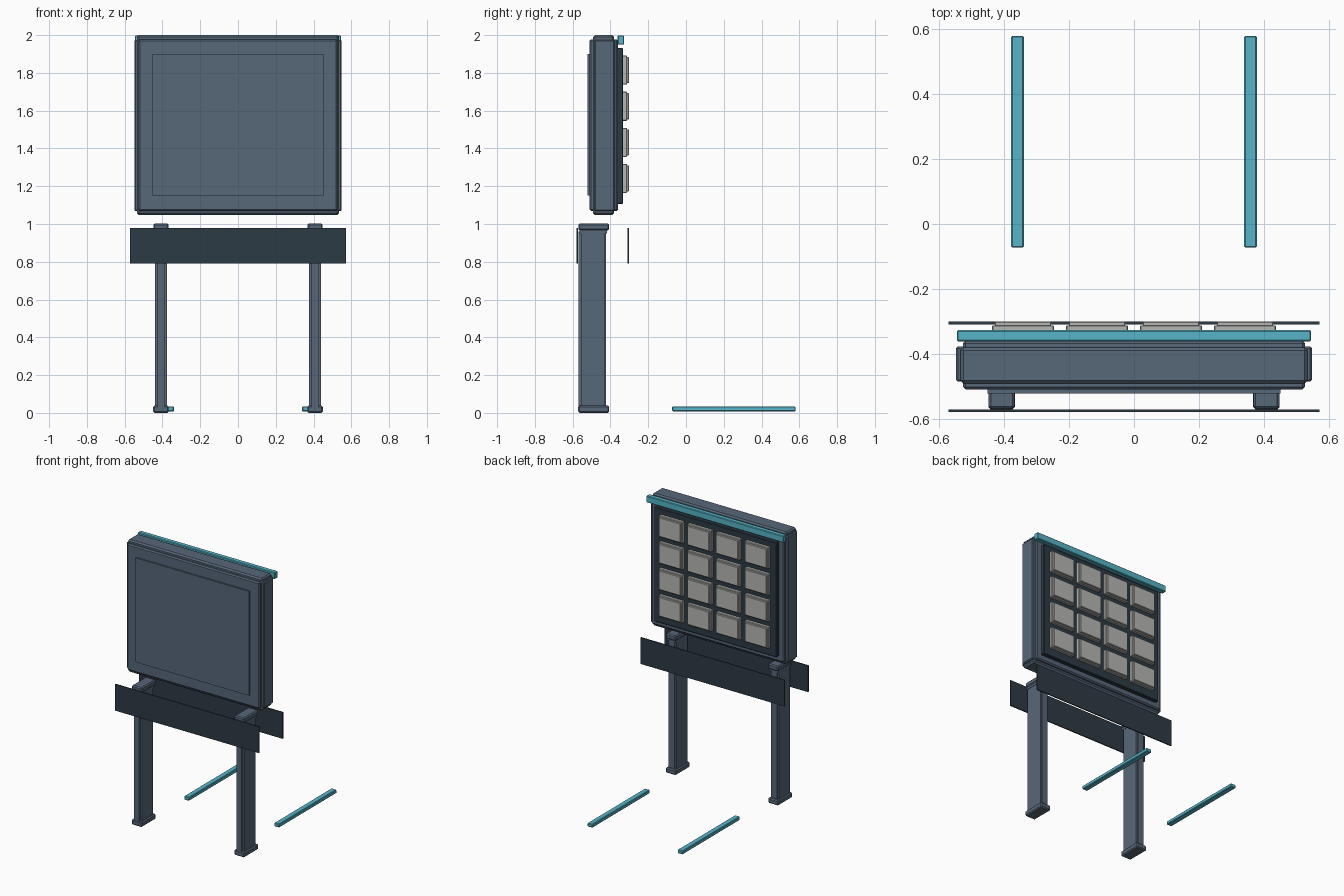
import bpy
import bmesh

if "Cube" in bpy.data.objects:
    bpy.data.objects.remove(bpy.data.objects["Cube"], do_unlink=True)


def material(name, rgb):
    mat = bpy.data.materials.new(name)
    mat.use_nodes = True
    color = (*rgb, 1)
    mat.diffuse_color = color
    mat.node_tree.nodes["Principled BSDF"].inputs["Base Color"].default_value = color
    return mat


SLATE = material("slate blue", (0.095, 0.135, 0.19))
DARK = material("dark slate", (0.025, 0.043, 0.058))
CYAN = material("cyan", (0.095, 0.46, 0.58))
GREY = material("light grey", (0.47, 0.47, 0.46))


def box(name, xs, ys, zs, mat, bevel=0.0):
    """Flat-faced box between the given limits, with chamfered edges."""
    bm = bmesh.new()
    bmesh.ops.create_cube(bm, size=1)
    for v in bm.verts:
        for axis, (lo, hi) in enumerate((xs, ys, zs)):
            v.co[axis] = lo if v.co[axis] < 0 else hi
    if bevel:
        bmesh.ops.bevel(bm, geom=bm.edges[:], offset=bevel, segments=1, affect='EDGES')
    mesh = bpy.data.meshes.new(name)
    bm.to_mesh(mesh)
    bm.free()
    mesh.materials.append(mat)
    obj = bpy.data.objects.new(name, mesh)
    bpy.context.collection.objects.link(obj)
    return obj


def wide(half):
    return (-half, half)


# Cabinet: core, side covers, top and bottom covers, raised front panel
box("cabinet_core", wide(0.527), (-0.51, -0.36), (1.068, 1.978), SLATE, 0.008)
box("cabinet_end_covers", wide(0.535), (-0.492, -0.38), (1.047, 2.0), SLATE, 0.01)
box("cabinet_side_covers", wide(0.548), (-0.486, -0.377), (1.068, 1.975), SLATE, 0.006)
box("front_panel", wide(0.452), (-0.522, -0.505), (1.15, 1.9), SLATE)

# Display board with a top trim bar
box("display_board", wide(0.487), (-0.37, -0.333), (1.107, 1.932), DARK, 0.004)
box("top_trim", wide(0.546), (-0.362, -0.327), (1.95, 1.998), CYAN, 0.004)

# Grid of stepped tiles
for row in range(4):
    for col in range(4):
        x = (col - 1.5) * 0.228
        z = 1.528 + (row - 1.5) * 0.191
        for part, grow, ys in (("base", 0.0, (-0.34, -0.312)),
                               ("face", -0.008, (-0.32, -0.301))):
            w, h = 0.095 + grow, 0.077 + grow
            box(f"tile_{part}_{row}_{col}", (x - w, x + w), ys,
                (z - h, z + h), GREY, 0.003)

# Cross boards in front of and behind the legs
box("front_board", wide(0.572), (-0.579, -0.571), (0.79, 0.98), DARK)
box("back_board", wide(0.572), (-0.309, -0.301), (0.79, 0.98), DARK)

# Legs with raised strips, feet and caps; floor bars
for side, s in (("right", -1), ("left", 1)):
    x = 0.408 * s

    def around(half):
        return (x - half, x + half)

    box(f"{side}_leg", around(0.031), (-0.555, -0.428), (0.02, 0.98), SLATE)
    box(f"{side}_leg_strip", around(0.019), (-0.57, -0.423), (0.03, 0.96), SLATE)
    box(f"{side}_foot", around(0.041), (-0.571, -0.407), (0.0, 0.038), SLATE, 0.007)
    box(f"{side}_cap", around(0.04), (-0.57, -0.407), (0.966, 1.003), SLATE, 0.007)
    box(f"{side}_cap_neck", around(0.034), (-0.565, -0.418), (0.95, 0.975), SLATE)
    bar = 0.359 * s
    box(f"{side}_floor_bar", (bar - 0.02, bar + 0.02), (-0.073, 0.58),
        (0.008, 0.034), CYAN, 0.004)
